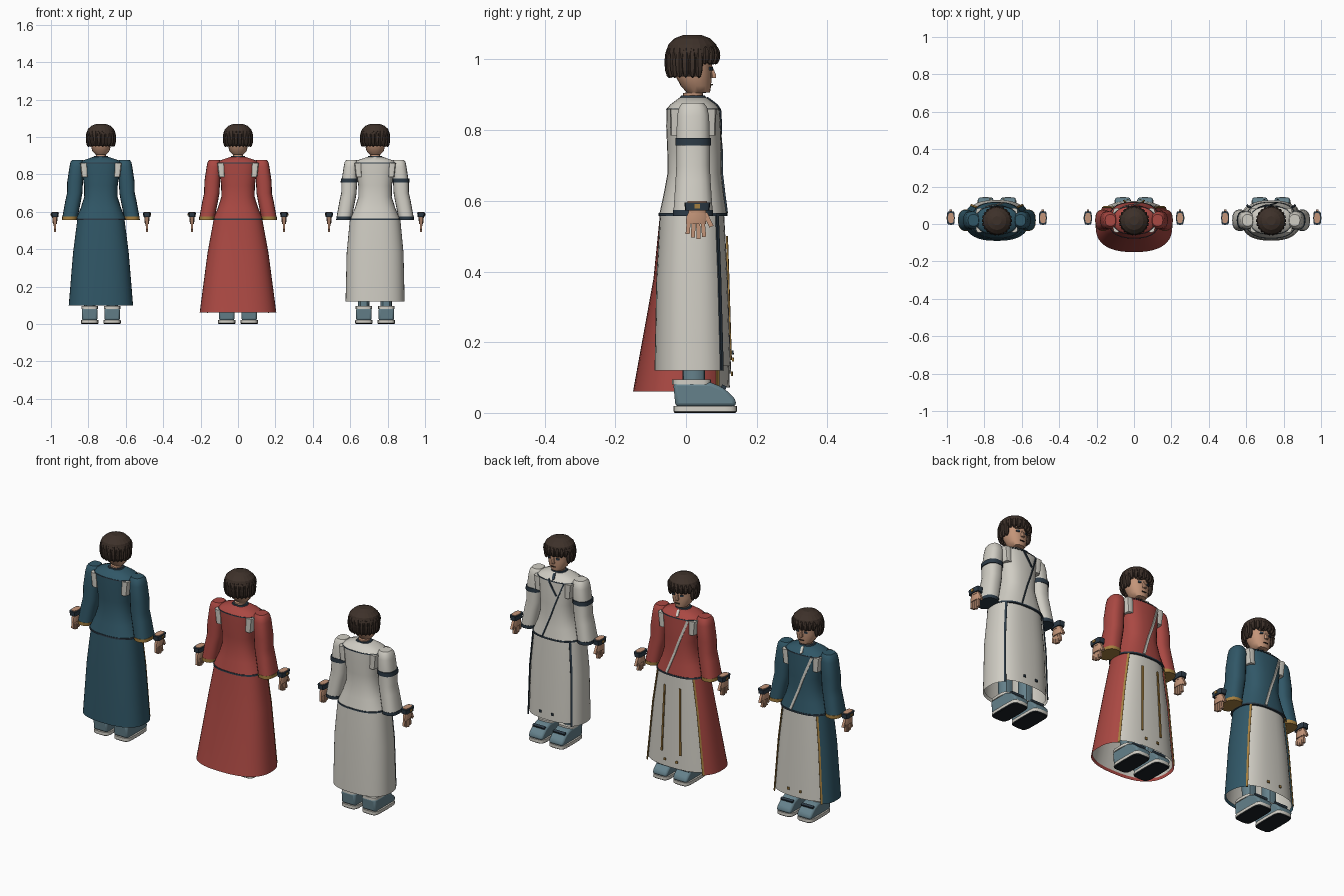
import bpy, bmesh, math
from mathutils import Vector

cube = bpy.data.objects.get("Cube")
if cube:
    bpy.data.objects.remove(cube)


def material(name, r, g, b):
    m = bpy.data.materials.new(name)
    m.use_nodes = True
    m.diffuse_color = (r, g, b, 1)
    m.node_tree.nodes["Principled BSDF"].inputs["Base Color"].default_value = (r, g, b, 1)
    return m


BLUE = material("teal blue cloth", .03, .095, .135)
RED = material("red cloth", .40, .065, .055)
WHITE = material("off white cloth", .63, .61, .55)
SKIN = material("skin", .55, .30, .19)
HAIR = material("dark brown hair", .048, .031, .023)
NAVY = material("navy trim", .025, .042, .06)
SOLE = material("black sole", .01, .014, .018)
BOOT = material("grey blue boot", .13, .22, .26)
GOLD = material("gold trim", .37, .21, .05)

EXP = 2.5  # squareness of the cross-sections
origin = Vector()


def finish(name, bm, mat, smooth=True, thick=0):
    bmesh.ops.recalc_face_normals(bm, faces=bm.faces)
    me = bpy.data.meshes.new(name)
    bm.to_mesh(me)
    bm.free()
    me.materials.append(mat)
    ob = bpy.data.objects.new(name, me)
    bpy.context.collection.objects.link(ob)
    ob.location = origin
    if thick:
        mod = ob.modifiers.new("thickness", 'SOLIDIFY')
        mod.thickness, mod.offset = thick, 0
    if smooth:
        bpy.ops.object.select_all(action='DESELECT')
        ob.select_set(True)
        bpy.context.view_layer.objects.active = ob
        bpy.ops.object.shade_smooth_by_angle(angle=math.radians(35))
    return ob


def loft(name, rings, mat, n=24, e=EXP, arc=None, cap=True, smooth=True):
    """Skin rounded cross-sections given as (z, centre x, centre y, rx, ry)."""
    bm = bmesh.new()
    a0, a1 = arc or (0, 360)
    count = n + 1 if arc else n
    rows = []
    for z, cx, cy, rx, ry in rings:
        row = []
        for i in range(count):
            a = math.radians(a0 + (a1 - a0) * i / n)
            c, s = math.cos(a), math.sin(a)
            row.append(bm.verts.new((cx + rx * math.copysign(abs(c) ** (2 / e), c),
                                     cy + ry * math.copysign(abs(s) ** (2 / e), s), z)))
        rows.append(row)
    for low, high in zip(rows, rows[1:]):
        for i in range(n):
            j = (i + 1) % count
            bm.faces.new((low[i], low[j], high[j], high[i]))
    if cap and not arc:
        bm.faces.new(rows[0])
        bm.faces.new(rows[-1])
    return finish(name, bm, mat, smooth)


def section(rings, z):
    """Interpolated cross-section of a loft at height z."""
    for a, b in zip(rings, rings[1:]):
        if a[0] <= z <= b[0]:
            t = (z - a[0]) / (b[0] - a[0])
            return [p + (q - p) * t for p, q in zip(a, b)]
    return rings[0] if z < rings[0][0] else rings[-1]


def ribbon(name, rings, start, end, width, mat, steps=10, e=EXP):
    """Thin strip on the face side of a loft; start and end are (x, z)."""
    bm = bmesh.new()
    a, b = Vector(start), Vector(end)
    side = Vector((b.y - a.y, a.x - b.x)).normalized() * width / 2
    rows = []
    for i in range(steps + 1):
        row = []
        for k in (-1, 1):
            p = a.lerp(b, i / steps) + side * k
            _, cx, cy, rx, ry = section(rings, p.y)
            u = min(abs((p.x - cx) / rx), 1)
            row.append(bm.verts.new((p.x, cy + ry * (1 - u ** e) ** (1 / e) + .002, p.y)))
        rows.append(row)
    for p, q in zip(rows, rows[1:]):
        bm.faces.new((p[0], p[1], q[1], q[0]))
    return finish(name, bm, mat, False, .005)


def ball(name, loc, size, mat, seg=8, turn=0):
    bm = bmesh.new()
    bmesh.ops.create_uvsphere(bm, u_segments=seg, v_segments=6, radius=1)
    bmesh.ops.scale(bm, vec=size, verts=bm.verts)
    ob = finish(name, bm, mat, False)
    ob.location = origin + Vector(loc)
    ob.rotation_euler.z = turn
    return ob


def box(name, loc, size, mat, tilt=0):
    bm = bmesh.new()
    bmesh.ops.create_cube(bm, size=1)
    bmesh.ops.scale(bm, vec=size, verts=bm.verts)
    ob = finish(name, bm, mat, False)
    ob.location = origin + Vector(loc)
    ob.rotation_euler.x = tilt
    return ob


def head():
    face = [(.87, 0, .018, .028, .028), (.905, 0, .02, .027, .028), (.907, 0, .035, .03, .033),
            (.925, 0, .028, .046, .043), (.96, 0, .02, .055, .053), (1.03, 0, .02, .06, .055)]
    loft("head", face, SKIN, 20, 2.2)
    nose = [(.948, 0, .075, .009, .011), (.955, 0, .075, .009, .012), (.99, 0, .066, .004, .005)]
    loft("nose", nose, SKIN, 6)
    for s in (-1, 1):
        ribbon("eye", face, (s * .017, .974), (s * .032, .974), .009, NAVY, 2, 2.2)
        ribbon("brow", face, (s * .013, .989), (s * .037, .988), .005, HAIR, 3, 2.2)
    ribbon("mouth", face, (-.012, .929), (.012, .929), .004, HAIR, 4, 2.2)
    dome = [(.998, 0, .018, .074, .072), (1.02, 0, .018, .077, .075), (1.042, 0, .018, .07, .068),
            (1.06, 0, .018, .05, .05), (1.07, 0, .018, .024, .024)]
    loft("hair_cap", dome, HAIR, 20, 2, smooth=False)
    loft("hair_back", [(.952, 0, .018, .066, .064), (1.0, 0, .018, .074, .07)], HAIR, 14, 2, (165, 375))
    # Hanging locks: short fringe over the face, long elsewhere
    for i in range(22):
        a = i * math.tau / 22
        fringe = math.sin(a) > .45
        ball("hair_lock", (.068 * math.cos(a), .018 + .066 * math.sin(a), 1.012 if fringe else .992),
             (.015, .012, .026 if fringe else .045), HAIR, 6, a)


def hand(s):
    x, y = s * .246, .032
    loft("wrist", [(.565, x, y, .014, .025), (.599, x, y, .016, .029)], SKIN, 10)
    loft("bracelet", [(.572, x, y, .019, .034), (.596, x, y, .021, .037)], NAVY, 12, 4)
    box("bracelet_badge", (x + s * .021, y, .585), (.004, .016, .012), GOLD)
    loft("palm", [(.535, x, .028, .011, .029), (.555, x, .03, .013, .03), (.575, x, y, .012, .022)], SKIN, 10, 3)
    for i, length in enumerate((.032, .042, .046, .04)):
        box("finger", (x, .006 + i * .0145, .538 - length / 2), (.012, .0115, length), SKIN, (1.5 - i) * -.06)
    box("thumb", (x, .063, .546), (.013, .013, .042), SKIN, .45)


def foot(s):
    x = s * .06
    loft("sole_tread", [(0, x, .054, .043, .086), (.004, x, .054, .046, .089)], SOLE, 20, 5)
    loft("sole", [(.004, x, .054, .047, .09), (.02, x, .054, .046, .09)], WHITE, 20, 5)
    # Upper drawn as a side profile and pushed across the foot
    bm = bmesh.new()
    side = ((-.03, .018), (-.036, .086), (.07, .086), (.105, .072), (.14, .04), (.142, .018))
    f = bm.faces.new([bm.verts.new((x - .041, y, z)) for y, z in side])
    new = bmesh.ops.extrude_face_region(bm, geom=[f])["geom"]
    bmesh.ops.translate(bm, vec=(.082, 0, 0), verts=[v for v in new if isinstance(v, bmesh.types.BMVert)])
    ob = finish("boot_upper", bm, BOOT)
    mod = ob.modifiers.new("soft edges", 'BEVEL')
    mod.width, mod.segments = .01, 2
    loft("boot_cuff", [(.081, x, .016, .044, .055), (.095, x, .016, .044, .055)], WHITE, 16, 4)
    box("boot_buckle", (x, .107, .073), (.07, .014, .01), NAVY, -.4)
    loft("leg", [(.08, x, .022, .03, .032), (.3, x, .022, .032, .034)], BOOT, 12)


def sleeve(s, cloth, trim):
    arm = [(.572, .165, .02, .041, .056), (.66, .148, .02, .042, .05), (.70, .14, .02, .041, .048),
           (.76, .138, .02, .042, .048), (.84, .13, .02, .038, .046), (.865, .127, .02, .036, .04),
           (.877, .126, .02, .028, .031)]
    rings = [(z, s * cx, cy, rx, ry) for z, cx, cy, rx, ry in arm]
    loft("sleeve", rings, cloth, 18)
    loft("sleeve_cuff", [(.557, s * .167, .02, .041, .057), (.574, s * .165, .02, .042, .057)], trim, 18)
    if cloth == WHITE:
        loft("arm_band", [(.756, s * .139, .02, .045, .051), (.778, s * .138, .02, .045, .051)], NAVY, 18)
    loft("armhole_lining", [(.785, s * .086, .02, .017, .064), (.86, s * .092, .02, .02, .066)], WHITE, 12, 5)


def figure(x, cloth, trim, skirt):
    global origin
    origin = Vector((x, 0, 0))
    head()
    # Fitted jacket with a flared hem and sloping shoulders
    torso = [(.56, 0, .02, .134, .096), (.62, 0, .022, .108, .085), (.68, 0, .024, .089, .076),
             (.74, 0, .024, .09, .077), (.81, 0, .021, .1, .077), (.86, 0, .02, .112, .075),
             (.873, 0, .02, .1, .064), (.893, 0, .02, .042, .037)]
    loft("jacket", torso, cloth, 28)
    loft("jacket_hem", [(.557, 0, .02, .136, .098), (.565, 0, .02, .135, .0975)], NAVY, 28)
    loft("shoulder_seam", [(.858, 0, .02, .1135, .0765), (.862, 0, .02, .1125, .0755)], NAVY, 28)
    loft("collar", [(.888, 0, .02, .043, .039), (.898, 0, .02, .036, .034)], NAVY, 16)
    stripe = NAVY if cloth == WHITE else WHITE
    ribbon("jacket_closure", torso, (-.07, .857), (.035, .568), .006 if cloth == WHITE else .012, stripe, 16)
    ribbon("collar_tab", torso, (0, .89), (-.012, .868), .012, stripe, 4)
    if cloth == WHITE:
        ribbon("lapel_line", torso, (.015, .868), (-.035, .79), .008, NAVY, 6)

    # Skirt: a full light lining, and an outer shell open at the face side
    lining = [(z + (.012 if i == 0 else 0), cx, cy, rx - .006, ry - .006)
              for i, (z, cx, cy, rx, ry) in enumerate(skirt)]
    loft("skirt_lining", lining, WHITE, 40, cap=False)
    loft("skirt_shell", skirt, cloth, 32, arc=(141, 399), cap=False)
    low, high = skirt[0], skirt[-1]
    for s in (-1, 1):
        for a, b in zip(skirt, skirt[1:]):
            ribbon("skirt_edge", skirt, (s * .81 * a[3], a[0]), (s * .81 * b[3], b[0]), .008, trim, 4)
        if cloth == RED:
            ribbon("panel_stripe", skirt, (s * .055, .15), (s * .045, .5), .009, GOLD)
        ribbon("panel_stud", skirt, (s * .035, low[0] + .045), (s * .035, low[0] + .057), .012,
               NAVY if cloth == WHITE else GOLD, 1)
        sleeve(s, cloth, trim)
        hand(s)
        foot(s)


figure(-.733, BLUE, GOLD, [(.10, 0, .022, .172, .112), (.38, 0, .02, .149, .103), (.56, 0, .02, .126, .093)])
figure(0, RED, GOLD, [(.06, 0, -.01, .205, .14), (.38, 0, .014, .163, .106), (.56, 0, .02, .13, .094)])
figure(.733, WHITE, NAVY, [(.12, 0, .022, .158, .111), (.38, 0, .02, .152, .104), (.56, 0, .02, .135, .094)])
